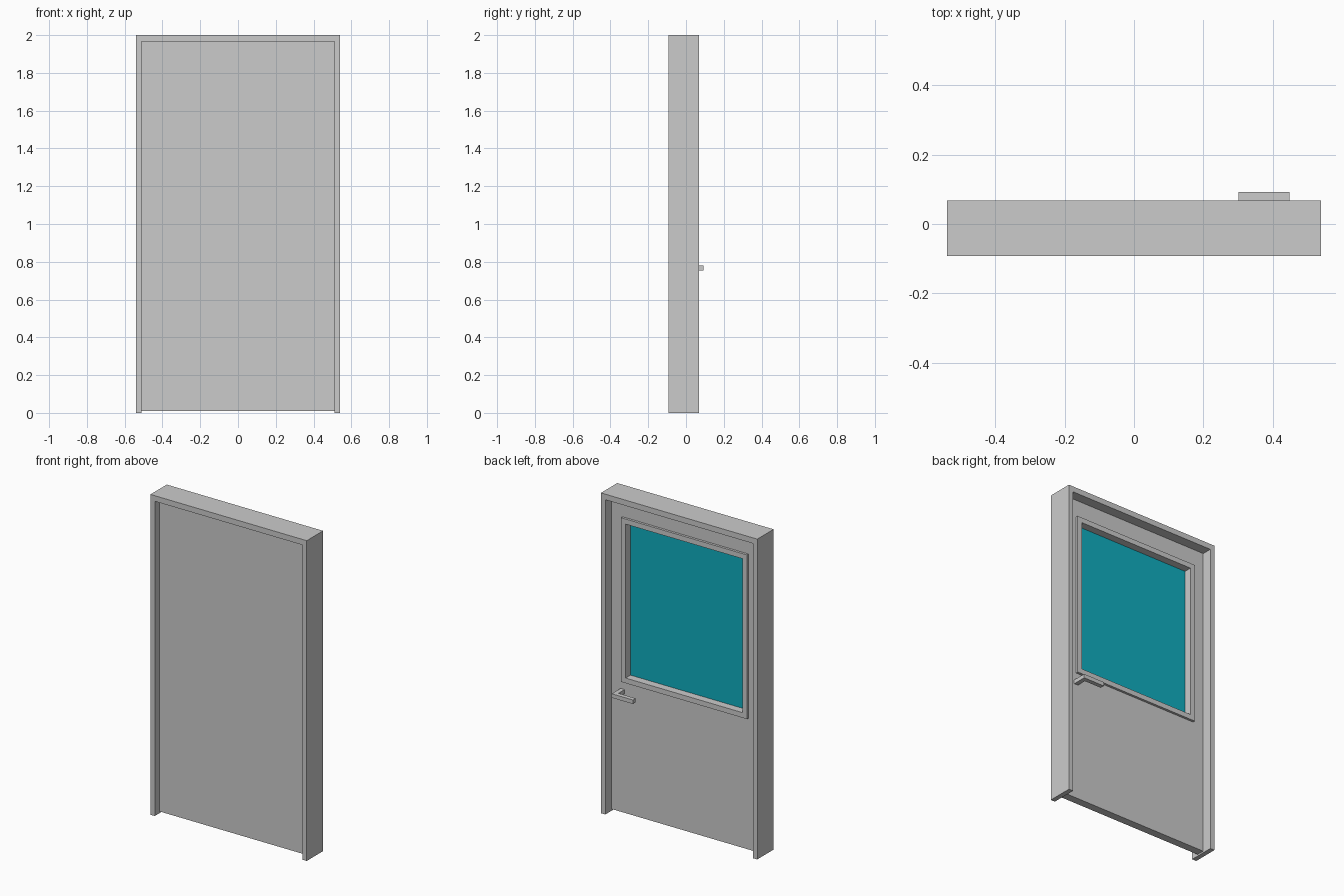
import bpy, bmesh

if "Cube" in bpy.data.objects:
    bpy.data.objects.remove(bpy.data.objects["Cube"])


def prism(name, outline, y0, y1):
    """Extrude an x-z outline from y0 to y1."""
    bm = bmesh.new()
    face = bm.faces.new([bm.verts.new((x, y0, z)) for x, z in outline])
    ext = bmesh.ops.extrude_face_region(bm, geom=[face], use_keep_orig=True)
    verts = [g for g in ext["geom"] if isinstance(g, bmesh.types.BMVert)]
    bmesh.ops.translate(bm, verts=verts, vec=(0, y1 - y0, 0))
    bmesh.ops.recalc_face_normals(bm, faces=bm.faces)
    mesh = bpy.data.meshes.new(name)
    bm.to_mesh(mesh)
    bm.free()
    obj = bpy.data.objects.new(name, mesh)
    bpy.context.collection.objects.link(obj)
    return obj


def box(name, x0, x1, y0, y1, z0, z1):
    return prism(name, [(x0, z0), (x1, z0), (x1, z1), (x0, z1)], y0, y1)


def cut(obj, cutter):
    mod = obj.modifiers.new("opening", "BOOLEAN")
    mod.operation = "DIFFERENCE"
    mod.solver = "EXACT"
    mod.object = cutter


W, IN, TOP = 0.54, 0.51, 1.965        # door frame sizes
WX, WZ0, WZ1, RIM = 0.435, 0.83, 1.855, 0.032   # window trim sizes
BACK, GLASS = 0.005, -0.032           # door back face, glass depth

# Door frame: two jambs and a lintel
prism("door_frame", [(-W, 0), (-IN, 0), (-IN, TOP), (IN, TOP),
                     (IN, 0), (W, 0), (W, 2), (-W, 2)], -0.093, 0.068)

# Door leaf with a window recess on its back, and the raised trim around it
leaf = box("door_leaf", -IN, IN, -0.045, BACK, 0.01, TOP)
trim = box("window_trim", -WX, WX, BACK, 0.02, WZ0, WZ1)
cutter = box("window_cutter", -WX + RIM, WX - RIM, GLASS, 0.1,
             WZ0 + RIM, WZ1 - RIM)
cutter.hide_render = True
cutter.hide_set(True)
cut(leaf, cutter)
cut(trim, cutter)

# Window pane
pane = box("window_pane", -WX + RIM, WX - RIM, GLASS, GLASS + 0.004,
           WZ0 + RIM, WZ1 - RIM)
teal = bpy.data.materials.new("teal_glass")
teal.diffuse_color = (0.005, 0.42, 0.52, 1)
teal.use_nodes = True
teal.node_tree.nodes["Principled BSDF"].inputs["Base Color"].default_value = teal.diffuse_color
pane.data.materials.append(teal)

# Lever handle: spindle and grip
box("handle_spindle", 0.42, 0.448, BACK, 0.066, 0.755, 0.78)
box("handle_grip", 0.302, 0.448, 0.066, 0.093, 0.755, 0.78)
